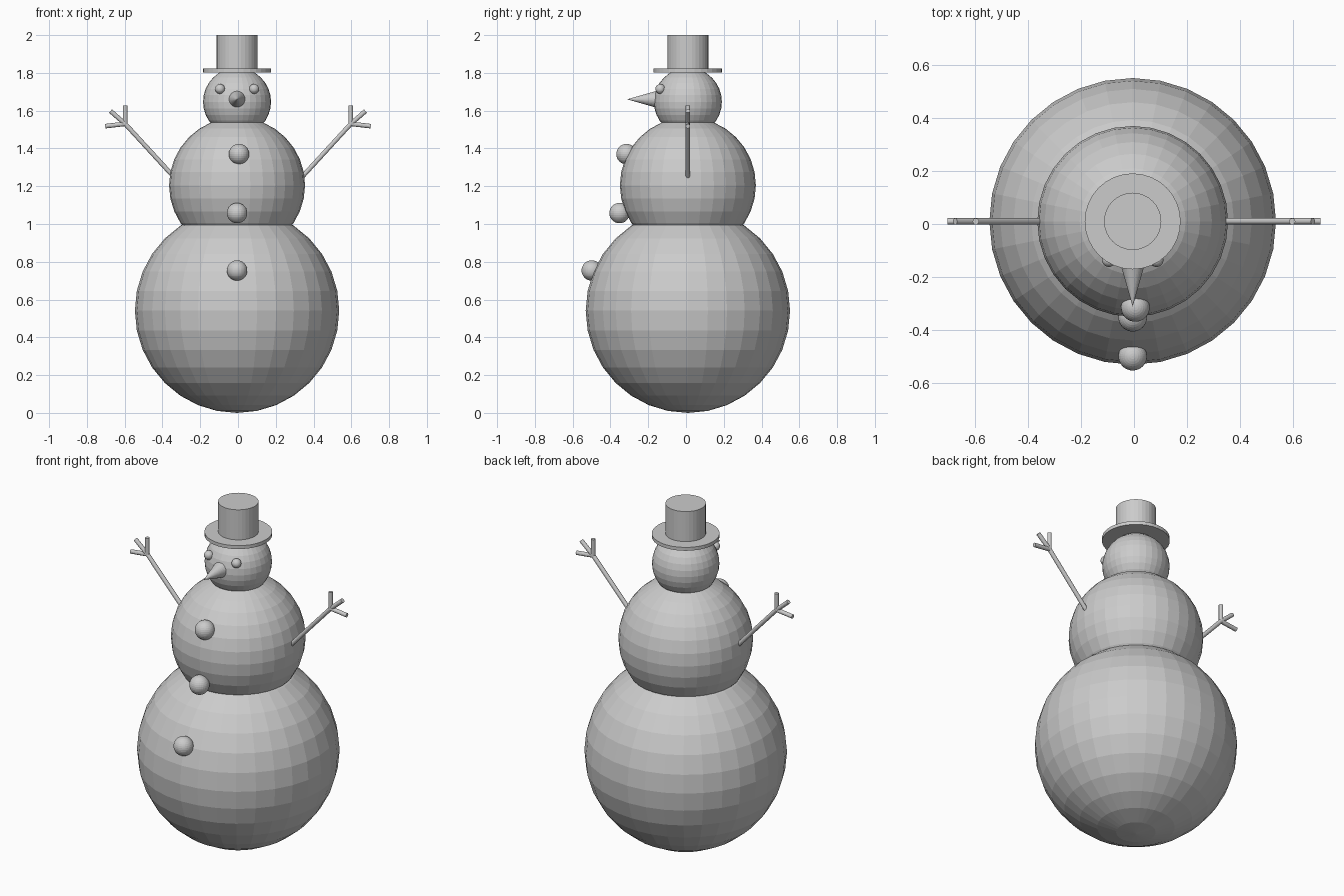
import bpy
from mathutils import Vector

if "Cube" in bpy.data.objects:
    bpy.data.objects.remove(bpy.data.objects["Cube"])

# One plain grey for the whole model
grey = bpy.data.materials.new("plain_grey")
grey.diffuse_color = (0.6, 0.6, 0.6, 1.0)
grey.use_nodes = True
grey.node_tree.nodes["Principled BSDF"].inputs["Base Color"].default_value = grey.diffuse_color

CX, CY = -0.005, 0.01   # axis of the stacked body


def finish(name):
    ob = bpy.context.object
    ob.name = name
    ob.data.materials.append(grey)
    return ob


def ball(name, loc, r, segs=32, rings=16):
    bpy.ops.mesh.primitive_uv_sphere_add(segments=segs, ring_count=rings, radius=r, location=loc)
    return finish(name)


def disc(name, r, z0, z1):
    bpy.ops.mesh.primitive_cylinder_add(vertices=32, radius=r, depth=z1 - z0,
                                        location=(CX, CY, (z0 + z1) / 2))
    return finish(name)


def stick(name, a, b, r=0.012):
    a, b = Vector(a), Vector(b)
    d = b - a
    bpy.ops.mesh.primitive_cylinder_add(vertices=16, radius=r, depth=d.length, location=(a + b) / 2)
    ob = finish(name)
    ob.rotation_euler = d.to_track_quat('Z', 'Y').to_euler()
    return ob


# Three stacked snowballs
ball("lower_body", (CX, CY, 0.541), 0.541)
ball("middle_body", (CX, CY, 1.205), 0.36)
ball("head", (CX, CY, 1.647), 0.18)

# Top hat
disc("hat_brim", 0.181, 1.803, 1.823)
disc("hat_crown", 0.108, 1.81, 2.0)

# Nose: cone pointing forward, base buried in the head
tip, base = -0.312, -0.14
bpy.ops.mesh.primitive_cone_add(vertices=32, radius1=0.049, radius2=0, depth=base - tip,
                                location=(CX, (tip + base) / 2, 1.66), rotation=(1.5707963, 0, 0))
finish("nose")

# Eyes
for side, label in ((-1, "left"), (1, "right")):
    ball(f"eye_{label}", (CX + side * 0.09, -0.136, 1.715), 0.026)

# Buttons down the front
for i, (x, y, z) in enumerate(((0.005, -0.315, 1.37), (CX, -0.352, 1.058), (CX, -0.499, 0.754))):
    ball(f"button_{i + 1}", (x, y, z), 0.054)

# Arms, each with three twig fingers
for s, label in ((-1, "left"), (1, "right")):
    joint = (s * 0.597, CY, 1.53)
    stick(f"arm_{label}", (s * 0.34, CY, 1.25), joint)
    for j, (x, z) in enumerate(((0.597, 1.628), (0.675, 1.598), (0.703, 1.518))):
        stick(f"finger_{label}_{j + 1}", joint, (s * x, CY, z))
